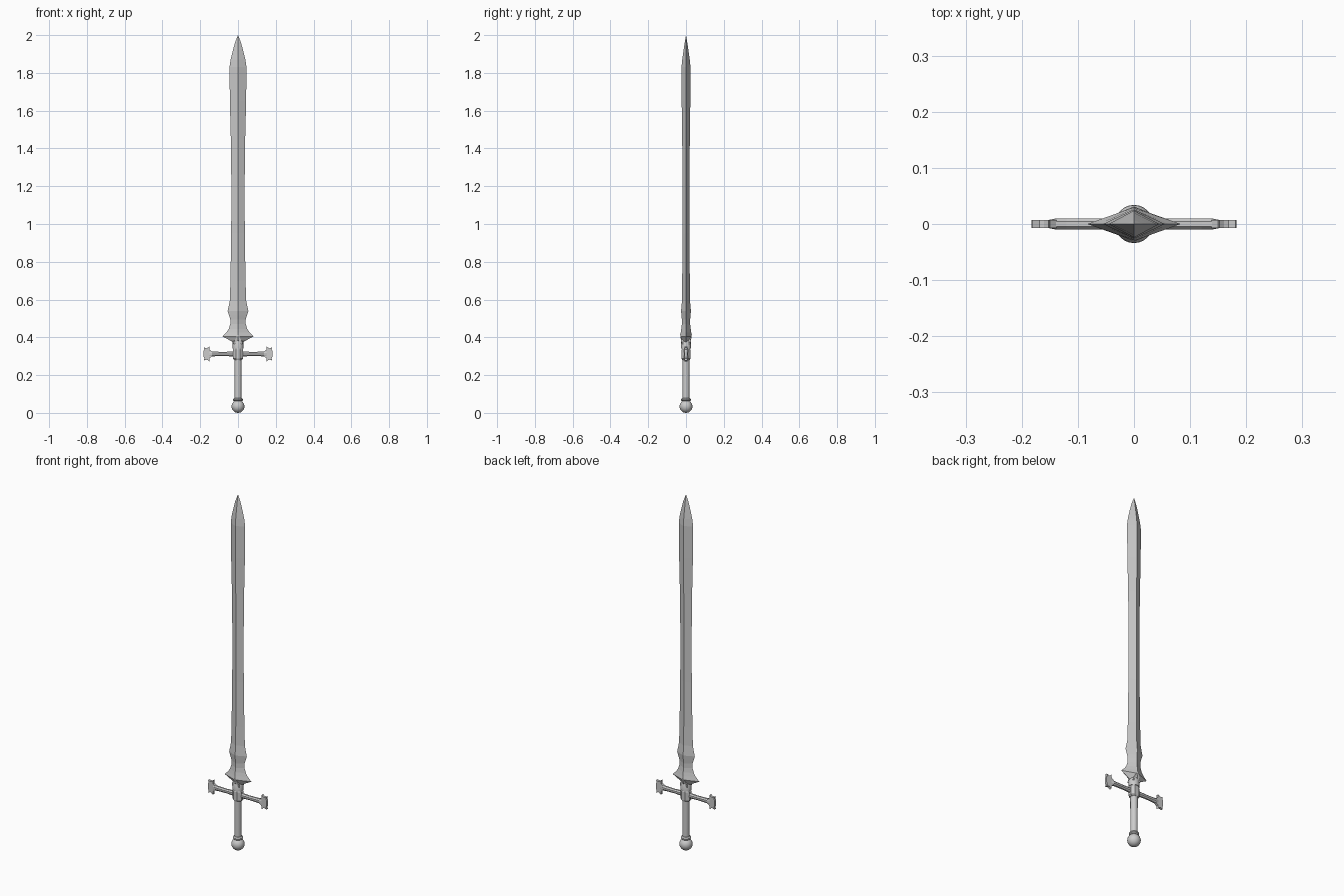
import bpy, bmesh
from math import sin, cos, pi, radians

if "Cube" in bpy.data.objects:
    bpy.data.objects.remove(bpy.data.objects["Cube"])


def finish(name, bm, smooth=None):
    bmesh.ops.remove_doubles(bm, verts=bm.verts, dist=0.0003)
    bmesh.ops.recalc_face_normals(bm, faces=bm.faces)
    me = bpy.data.meshes.new(name)
    bm.to_mesh(me)
    bm.free()
    ob = bpy.data.objects.new(name, me)
    bpy.context.collection.objects.link(ob)
    if smooth:
        bpy.ops.object.select_all(action='DESELECT')
        ob.select_set(True)
        bpy.context.view_layer.objects.active = ob
        bpy.ops.object.shade_smooth_by_angle(angle=radians(smooth))
    return ob


def loft(name, sections, sides, smooth=None, turn=0.0, place=lambda x, y, z: (x, y, z)):
    """Stack elliptical rings given as (height, half_x, half_y)."""
    bm = bmesh.new()
    rings = []
    for z, hx, hy in sections:
        rings.append([bm.verts.new(place(hx * cos(turn + 2 * pi * i / sides),
                                         hy * sin(turn + 2 * pi * i / sides), z))
                      for i in range(sides)])
    for a, b in zip(rings, rings[1:]):
        for i in range(sides):
            j = (i + 1) % sides
            bm.faces.new((a[i], a[j], b[j], b[i]))
    bm.faces.new(rings[0])
    bm.faces.new(rings[-1])
    return finish(name, bm, smooth)


# Blade: diamond cross-section with flared spikes at the base
loft("blade", [(0.372, 0.024, 0.022), (0.385, 0.045, 0.026), (0.405, 0.083, 0.03),
               (0.425, 0.062, 0.028), (0.445, 0.049, 0.025), (0.47, 0.041, 0.022),
               (0.495, 0.041, 0.022), (0.515, 0.047, 0.024), (0.54, 0.055, 0.026),
               (0.565, 0.049, 0.024), (0.595, 0.043, 0.021), (0.70, 0.040, 0.020),
               (0.95, 0.036, 0.019), (1.2, 0.035, 0.019), (1.45, 0.038, 0.020),
               (1.65, 0.043, 0.023), (1.83, 0.045, 0.024), (1.87, 0.039, 0.020),
               (1.92, 0.027, 0.013), (1.96, 0.016, 0.007), (2.0, 0, 0)], 4)

# Collar at the blade root
loft("collar", [(0.34, 0.028, 0.026), (0.375, 0.028, 0.026), (0.383, 0.024, 0.022)], 16, 35)

# Pointed tongues lying on both faces of the blade
for side, label in ((-1, "front"), (1, "back")):
    bm = bmesh.new()
    pts = [(-0.024, 0.365), (0.024, 0.365), (0.02, 0.382), (0, 0.414), (-0.02, 0.382)]
    inner = [bm.verts.new((x, side * 0.012, z)) for x, z in pts]
    outer = [bm.verts.new((x, side * (0.031 - abs(x) * 0.4), z)) for x, z in pts]
    bm.faces.new(inner)
    bm.faces.new(outer)
    for i in range(5):
        j = (i + 1) % 5
        bm.faces.new((inner[i], inner[j], outer[j], outer[i]))
    finish(label + "_tongue", bm)

# Guard hub
loft("guard_hub", [(0.28, 0.023, 0.021), (0.287, 0.030, 0.025), (0.335, 0.030, 0.025),
                   (0.343, 0.025, 0.022)], 8, turn=pi / 8)

for s, label in ((-1, "left"), (1, "right")):
    # Guard arm: octagonal bar
    loft(label + "_guard_arm", [(0.0, 0.015, 0.011), (0.03, 0.014, 0.011), (0.07, 0.012, 0.0105),
                                (0.12, 0.013, 0.011), (0.138, 0.015, 0.011), (0.16, 0.017, 0.006)],
         8, turn=pi / 8, place=lambda x, y, z, s=s: (s * z, y, 0.312 + x))
    # Fishtail end plate, outlined in the upper half and mirrored downward
    half = [(0.138, 0.013), (0.150, 0.022), (0.152, 0.040), (0.160, 0.033),
            (0.168, 0.030), (0.181, 0.035), (0.178, 0.024), (0.183, 0.014)]
    outline = half + [(x, -z) for x, z in reversed(half)]
    bm = bmesh.new()
    f = bm.faces.new([bm.verts.new((s * x, -0.007, 0.312 + z)) for x, z in outline])
    ext = bmesh.ops.extrude_face_region(bm, geom=[f])
    for v in ext["geom"]:
        if isinstance(v, bmesh.types.BMVert):
            v.co.y = 0.007
    finish(label + "_guard_end", bm)

# Grip, neck ring and ball pommel
loft("grip", [(0.06, 0.018, 0.018), (0.285, 0.019, 0.019)], 16, 35)
loft("neck_ring", [(0.062, 0.021, 0.021), (0.067, 0.026, 0.026), (0.073, 0.026, 0.026),
                   (0.079, 0.020, 0.020)], 20, 35)
bm = bmesh.new()
bmesh.ops.create_uvsphere(bm, u_segments=24, v_segments=14, radius=0.034)
bmesh.ops.translate(bm, verts=bm.verts, vec=(0, 0, 0.034))
finish("pommel", bm, 40)
